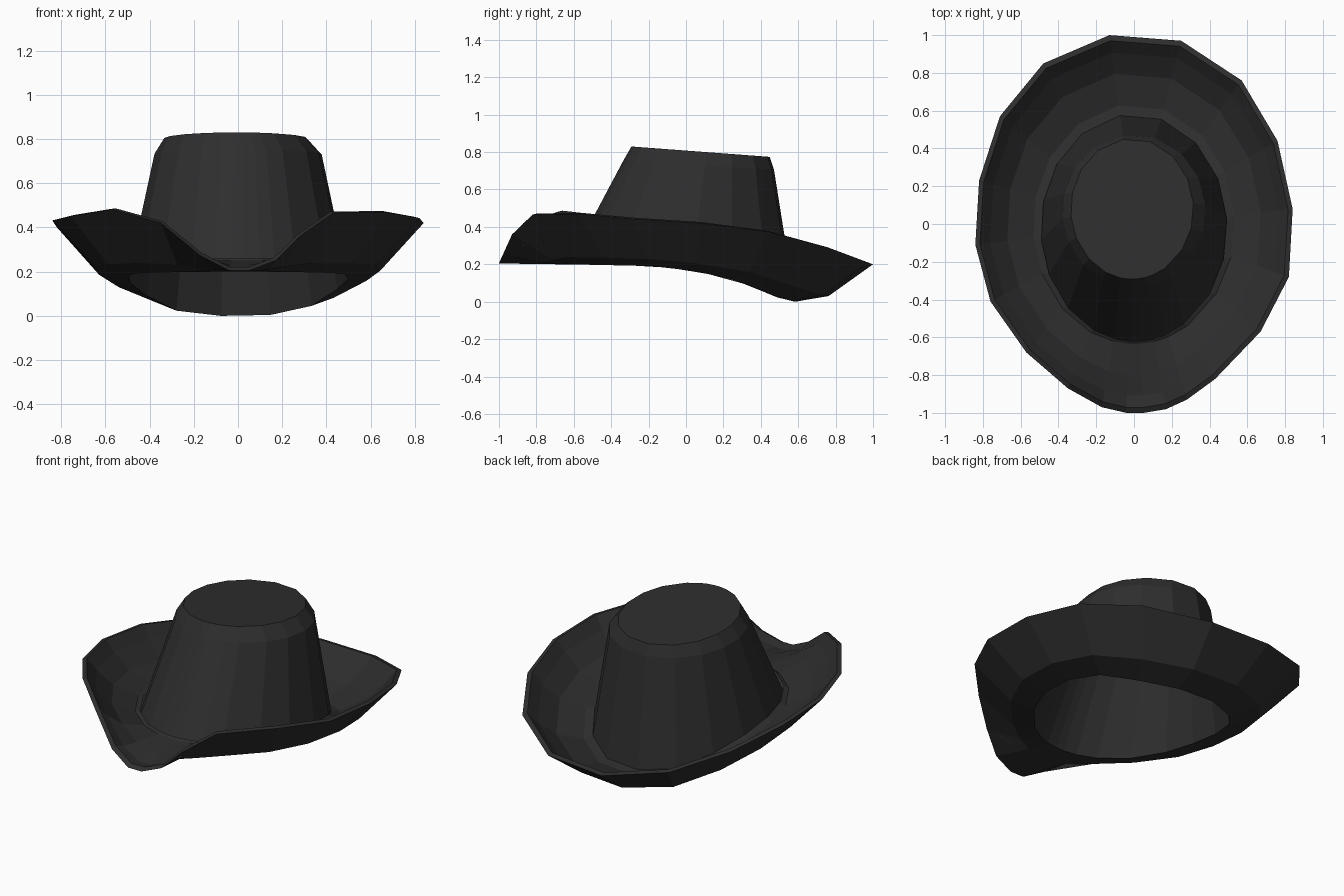
import bpy, bmesh, math

if "Cube" in bpy.data.objects:
    bpy.data.objects.remove(bpy.data.objects["Cube"])

# One dark felt colour for the whole hat
felt = bpy.data.materials.new("dark_felt")
felt.diffuse_color = (0.027, 0.027, 0.027, 1)
felt.use_nodes = True
felt.node_tree.nodes["Principled BSDF"].inputs["Base Color"].default_value = felt.diffuse_color

# Brim outline seen from above, and its height along y
RIM = [(-.13, 1), (-.48, .85), (-.71, .57), (-.82, .23), (-.84, -.11), (-.76, -.41),
       (-.57, -.68), (-.35, -.87), (-.17, -.97), (-.04, -1), (.05, -1), (.17, -.98),
       (.28, -.93), (.43, -.82), (.67, -.57), (.82, -.28), (.84, .08), (.76, .44),
       (.57, .76), (.25, .97)]
RIM_Z = [(-1, .205), (-.98, .25), (-.93, .36), (-.87, .42), (-.81, .475), (-.68, .482),
         (-.4, .45), (.08, .42), (.44, .375), (.76, .29), (1, .2)]
# Height of the head opening along y
FOOT_Z = [(-.63, .2), (-.15, .19), (.04, .165), (.25, .12), (.38, .07), (.48, .025), (.58, 0)]


def interp(table, v):
    if v <= table[0][0]:
        return table[0][1]
    for (a, za), (b, zb) in zip(table, table[1:]):
        if v <= b:
            return za + (zb - za) * (v - a) / (b - a)
    return table[-1][1]


ANGLES = [math.atan2(y, x / .84) for x, y in RIM]


def ellipse(rx, ry, cy=0.0, cx=0.0):
    return [(cx + rx * math.cos(a), cy + ry * math.sin(a)) for a in ANGLES]


def build(name, rings, cap=False):
    """Skin a list of rings with quads."""
    bm = bmesh.new()
    vs = [[bm.verts.new(p) for p in r] for r in rings]
    n = len(ANGLES)
    for a, b in zip(vs, vs[1:]):
        for i in range(n):
            j = (i + 1) % n
            bm.faces.new((a[i], a[j], b[j], b[i]))
    if cap:
        bm.faces.new(vs[-1])
    bmesh.ops.recalc_face_normals(bm, faces=bm.faces)
    me = bpy.data.meshes.new(name)
    bm.to_mesh(me)
    bm.free()
    me.materials.append(felt)
    ob = bpy.data.objects.new(name, me)
    bpy.context.collection.objects.link(ob)
    return ob


foot_xy = ellipse(.50, .61, -.02)
base_xy = ellipse(.535, .635)
foot_z = [interp(FOOT_Z, y) for _, y in foot_xy]
rim_z = [interp(RIM_Z, y) for _, y in RIM]
foot = [(x, y, z) for (x, y), z in zip(foot_xy, foot_z)]


def brim_ring(t, frac, lift):
    """Ring part way from the crown base (t=0) to the rim (t=1)."""
    out = []
    for (bx, by), (rx, ry), z0, z1 in zip(base_xy, RIM, foot_z, rim_z):
        z0 += lift
        out.append((bx + (rx - bx) * t, by + (ry - by) * t, z0 + (z1 - z0) * frac))
    return out


# Brim: underside, rim, thin edge strip, upper side, inner lip
rim = [(x, y, z) for (x, y), z in zip(RIM, rim_z)]
strip = [(x, y, z + .015) for x, y, z in brim_ring(.92, .96, .03)]
lip = [(x * .985, y * .985, z + .06) for x, y, z in foot]
build("brim", [foot, brim_ring(.36, .15, 0), rim, strip,
               brim_ring(.75, .73, .03), brim_ring(.45, .3, .04),
               brim_ring(0, 0, .05), lip])

# Crown: sloping wall, rounded shoulder, tilted flat top
shoulder = [(x, y, .735 - .06 * y) for x, y in ellipse(.38, .405, .07)]
top = [(x, y, .81 - .085 * max(y, -.3) + .0) for x, y in ellipse(.325, .372, .08, -.01)]
top = [(x, y, .808 - .075 * y) for x, y, _ in top]
build("crown", [foot, shoulder, top], cap=True)
